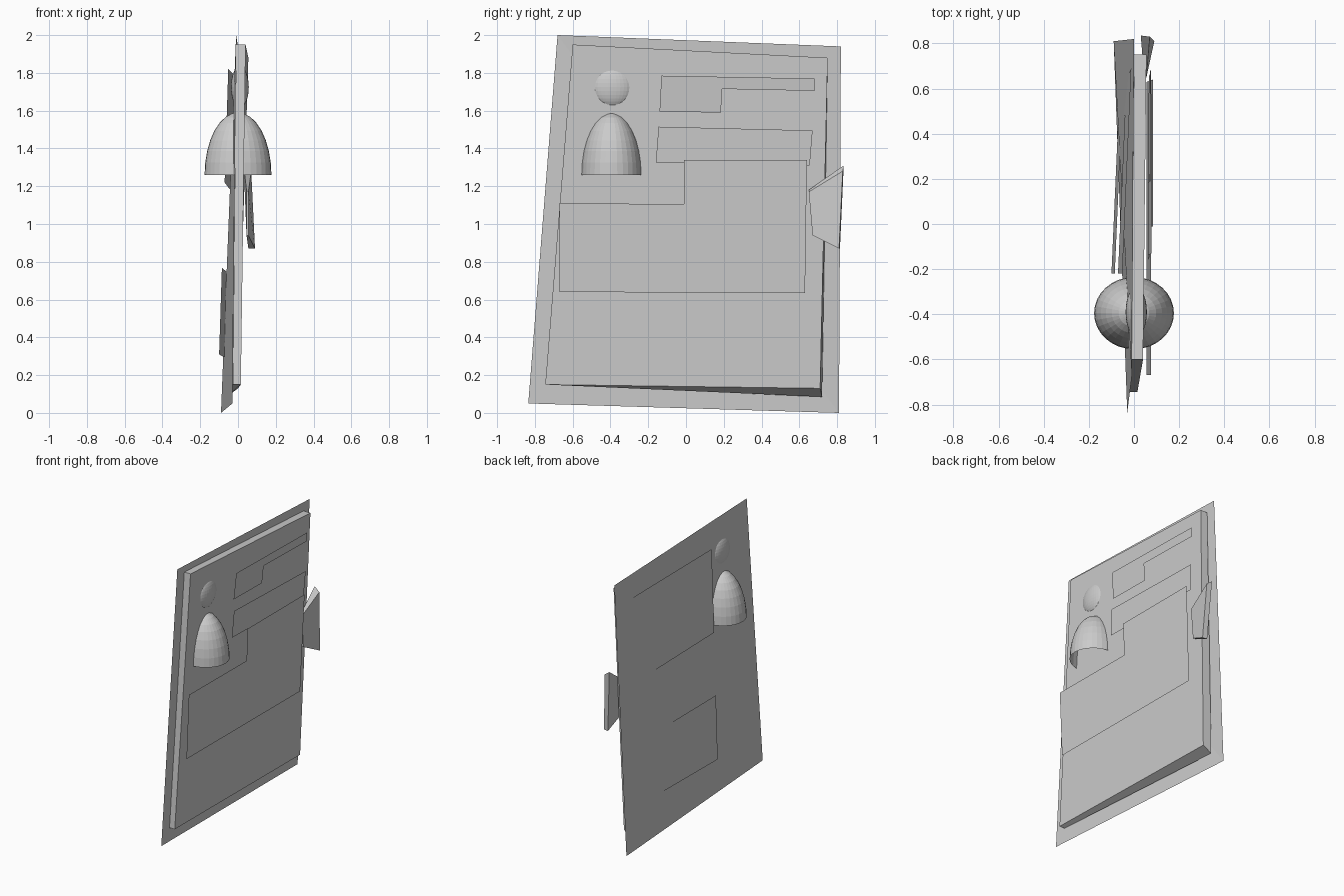
import bpy, bmesh, math

old = bpy.data.objects.get("Cube")
if old:
    bpy.data.objects.remove(old, do_unlink=True)

grey = bpy.data.materials.new("plain_grey")
grey.use_nodes = True
grey.diffuse_color = (0.6, 0.6, 0.6, 1)
grey.node_tree.nodes["Principled BSDF"].inputs["Base Color"].default_value = grey.diffuse_color


def finish(name, bm):
    """Turn a bmesh into a flat shaded grey object."""
    mesh = bpy.data.meshes.new(name)
    bm.to_mesh(mesh)
    bm.free()
    mesh.materials.append(grey)
    obj = bpy.data.objects.new(name, mesh)
    bpy.context.collection.objects.link(obj)
    return obj


def panel(name, outline, x, lean_y, lean_z):
    """Thin flat panel from a (y, z) outline, on a slightly leaning plane."""
    bm = bmesh.new()
    verts = [bm.verts.new((x + lean_y * y + lean_z * z, y, z)) for y, z in outline]
    bm.faces.new(verts)
    return finish(name, bm)


def slab(name, outer, inner):
    """Solid with four corners on each of two sides."""
    bm = bmesh.new()
    a = [bm.verts.new(p) for p in outer]
    b = [bm.verts.new(p) for p in inner]
    bm.faces.new(a)
    bm.faces.new(b[::-1])
    for i in range(len(a)):
        j = (i + 1) % len(a)
        bm.faces.new((a[j], a[i], b[i], b[j]))
    bmesh.ops.recalc_face_normals(bm, faces=bm.faces[:])
    return finish(name, bm)


def ball(name, centre, radii, half=False):
    """Ellipsoid, or an open dome made from its upper half."""
    bm = bmesh.new()
    bmesh.ops.create_uvsphere(bm, u_segments=32, v_segments=16, radius=1)
    if half:
        low = [v for v in bm.verts if v.co.z < -0.01]
        bmesh.ops.delete(bm, geom=low, context='VERTS')
    bmesh.ops.scale(bm, vec=radii, verts=bm.verts[:])
    bmesh.ops.translate(bm, vec=centre, verts=bm.verts[:])
    return finish(name, bm)


# Backing sheet, slightly twisted, folded along one diagonal
bm = bmesh.new()
top_front, top_back, low_back, low_front = [bm.verts.new(p) for p in (
    (-.01, -.68, 2), (0, .82, 1.94), (-.09, .81, 0), (-.03, -.835, .05))]
bm.faces.new((top_front, top_back, low_back))
bm.faces.new((top_front, low_back, low_front))
finish("backing_sheet", bm)

# Thick card in front of the sheet
slab("card_body",
     [(.04, -.6, 1.95), (.055, .75, 1.88), (0, .71, .13), (.015, -.745, .15)],
     [(-.01, -.6, 1.95), (0, .75, 1.88), (-.06, .72, .085), (-.027, -.745, .15)])

# Text block panels on the card face
panel("heading_panel",
      [(-.13, 1.785), (-.14, 1.595), (.185, 1.59), (.19, 1.715), (.68, 1.705), (.68, 1.77)],
      -.06, 0, .077)
panel("middle_panel",
      [(-.145, 1.515), (-.16, 1.325), (.655, 1.31), (.67, 1.495)],
      .01, .005, .04)
panel("body_panel",
      [(-.01, 1.34), (-.01, 1.105), (-.67, 1.11), (-.67, .64), (.63, .635), (.64, 1.34)],
      .03, 0, .041)

# Bracket shaped panel on the reverse
panel("reverse_panel",
      [(.69, 1.78), (-.22, 1.82), (-.22, 1.22), (.48, 1.18),
       (.48, .74), (-.22, .77), (-.22, .31), (.58, .29)],
      -.1, .045, .032)

# Clip on the back edge
slab("edge_clip",
     [(.055, .65, 1.17), (.07, .83, 1.28), (.09, .81, .87), (.055, .67, .94)],
     [(.045, .65, 1.18), (.03, .835, 1.31), (.055, .815, .87), (.045, .67, .94)])

# Portrait head and shoulders passing through the card
ball("portrait_head", (.01, -.39, 1.725), (.047, .11, .11))
ball("portrait_shoulders", (0, -.395, 1.26), (.177, .16, .33), half=True)
